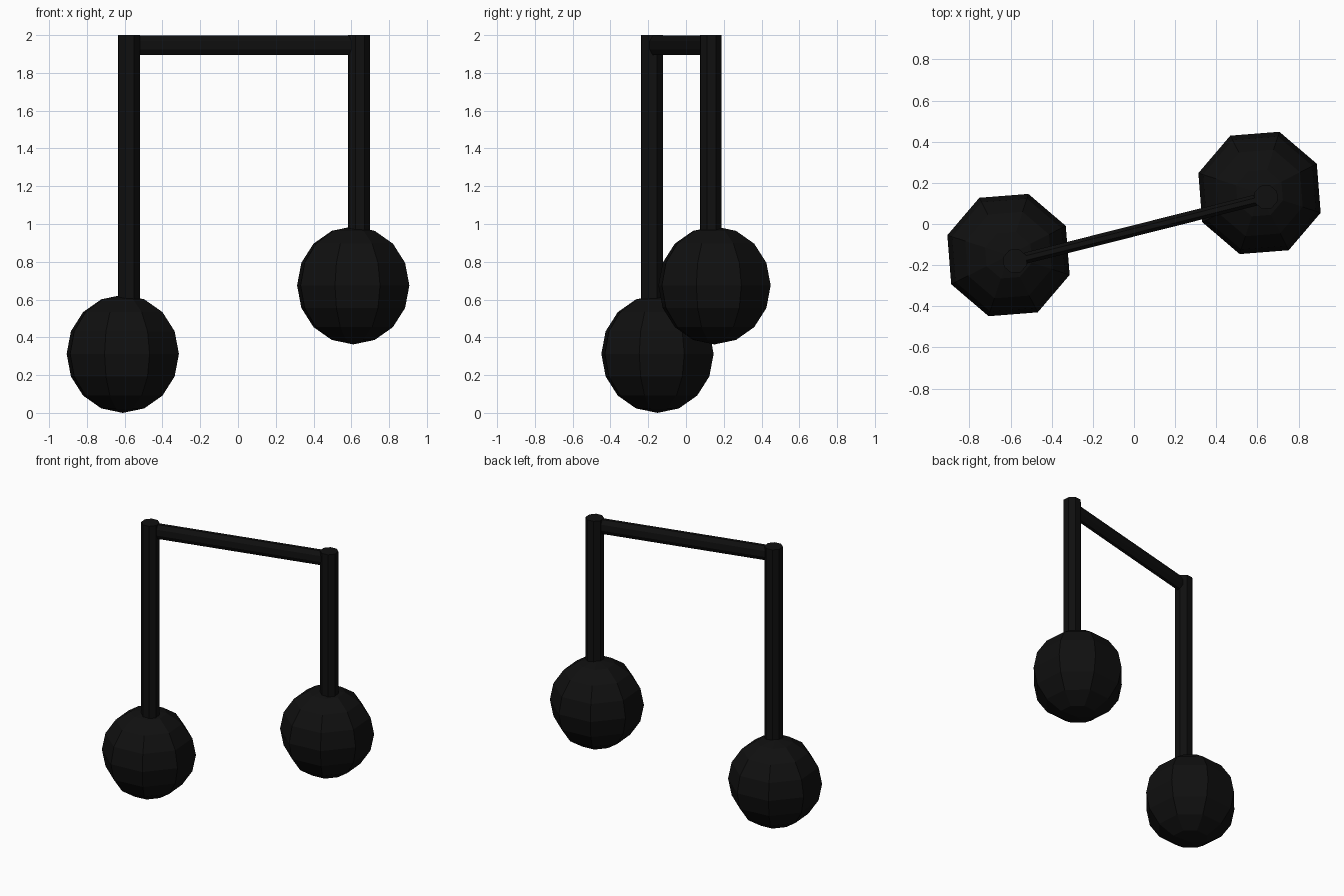
import bpy
from math import radians, cos, atan2
from mathutils import Vector, Matrix

if "Cube" in bpy.data.objects:
    bpy.data.objects.remove(bpy.data.objects["Cube"])

black = bpy.data.materials.new("black")
black.diffuse_color = (0.005, 0.005, 0.005, 1)
black.use_nodes = True
black.node_tree.nodes["Principled BSDF"].inputs["Base Color"].default_value = black.diffuse_color


def finish(name):
    ob = bpy.context.object
    ob.name = name
    ob.data.materials.append(black)
    return ob


TURN = radians(27)  # facet orientation of the round parts

# Note heads (low-poly balls) and stems
for side, head, stem in (
    ("left", (-0.61, -0.151, 0.3125), (-0.578, -0.18)),
    ("right", (0.61, 0.151, 0.675), (0.641, 0.131)),
):
    bpy.ops.mesh.primitive_uv_sphere_add(segments=8, ring_count=8, radius=0.3125,
                                         location=head, rotation=(0, 0, TURN))
    finish(side + "_note_head")

    bottom = head[2] + 0.22
    bpy.ops.mesh.primitive_cylinder_add(vertices=8, radius=0.061, depth=2 - bottom,
                                        location=(*stem, (2 + bottom) / 2),
                                        rotation=(0, 0, TURN))
    finish(side + "_stem")

# Flattened octagonal beam joining the stem tops
a, b = Vector((-0.535, -0.168, 1.946)), Vector((0.60, 0.118, 1.946))
bpy.ops.mesh.primitive_cylinder_add(vertices=8, radius=1, depth=(b - a).length)
beam = finish("beam")
flat = 1 / cos(radians(22.5))
beam.data.transform(Matrix.Rotation(radians(22.5), 4, 'Z'))
beam.data.transform(Matrix.Diagonal((0.052 * flat, 0.027 * flat, 1, 1)))
beam.data.transform(Matrix.Rotation(radians(90), 4, 'Y'))
beam.location = (a + b) / 2
beam.rotation_euler.z = atan2(b.y - a.y, b.x - a.x)
